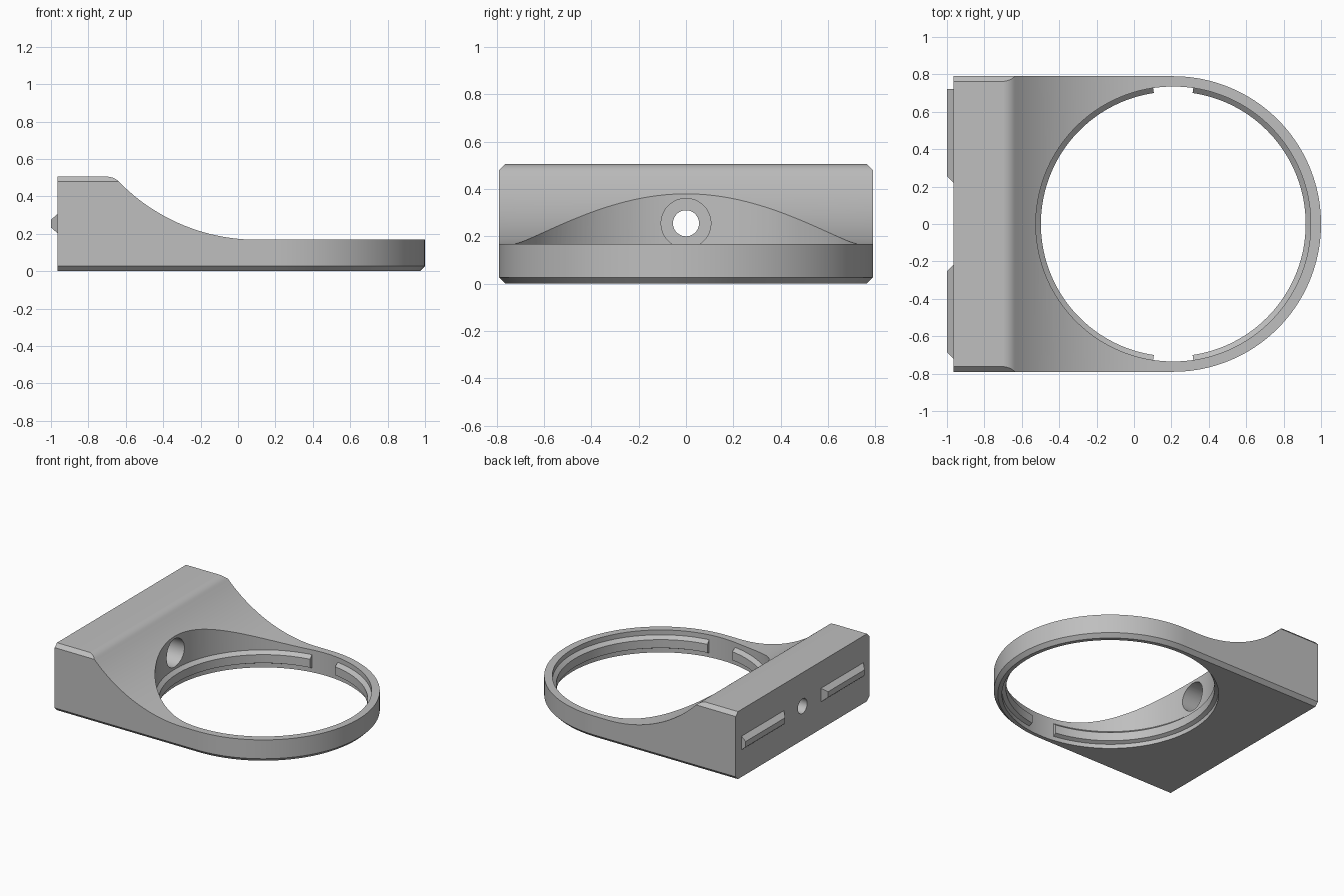
import bpy, bmesh
from math import sin, cos, pi, radians, sqrt
from mathutils import Vector

cube = bpy.data.objects.get("Cube")
if cube:
    bpy.data.objects.remove(cube, do_unlink=True)

grey = bpy.data.materials.new("plain grey")
grey.use_nodes = True
colour = (0.52, 0.52, 0.52, 1)
grey.diffuse_color = colour
grey.node_tree.nodes["Principled BSDF"].inputs["Base Color"].default_value = colour

CX = 0.21          # centre of the ring
OUTER = 0.79       # outer radius and half depth
HOLE = 0.735
BACK = -0.965
TOP = 0.505
RIM = 0.168        # height of the thin ring
BEVEL = 0.027


def loft(name, rings):
    """Skin a list of equal point rings and cap both ends."""
    bm = bmesh.new()
    loops = [[bm.verts.new(p) for p in ring] for ring in rings]
    n = len(loops[0])
    for a, b in zip(loops, loops[1:]):
        for i in range(n):
            j = (i + 1) % n
            bm.faces.new((a[i], a[j], b[j], b[i]))
    bm.faces.new(loops[0])
    bm.faces.new(loops[-1])
    bmesh.ops.recalc_face_normals(bm, faces=bm.faces)
    mesh = bpy.data.meshes.new(name)
    bm.to_mesh(mesh)
    bm.free()
    mesh.materials.append(grey)
    ob = bpy.data.objects.new(name, mesh)
    bpy.context.collection.objects.link(ob)
    return ob


def activate(ob):
    bpy.ops.object.select_all(action='DESELECT')
    ob.select_set(True)
    bpy.context.view_layer.objects.active = ob


def cut(ob, cutter):
    activate(ob)
    mod = ob.modifiers.new("cut", 'BOOLEAN')
    mod.operation = 'DIFFERENCE'
    mod.solver = 'EXACT'
    mod.object = cutter
    bpy.ops.object.modifier_apply(modifier=mod.name)
    bpy.data.objects.remove(cutter, do_unlink=True)


def smooth(ob):
    activate(ob)
    bpy.ops.object.shade_smooth_by_angle(angle=radians(25))


def outline(r, z, steps=96):
    """Square back with a half-round front."""
    arc = [(CX + r * cos(a), r * sin(a), z)
           for a in (-pi / 2 + pi * i / steps for i in range(steps + 1))]
    return [(BACK, -r, z)] + arc + [(BACK, r, z)]


def circle_z(r, z, steps=160):
    return [(CX + r * cos(2 * pi * i / steps), r * sin(2 * pi * i / steps), z)
            for i in range(steps)]


def circle_x(r, x, z, steps=64):
    return [(x, r * cos(2 * pi * i / steps), z + r * sin(2 * pi * i / steps))
            for i in range(steps)]


# Body block, bevelled along its bottom and top rims
body = loft("body", [outline(OUTER - BEVEL, 0), outline(OUTER, BEVEL),
                     outline(OUTER, TOP - BEVEL), outline(OUTER - BEVEL, TOP)])

# Concave sweep from the tall back down to the thin ring
R, X0, X1 = 1.03, 0.1, -0.635
sweep = []
for i in range(41):
    x = X1 + (X0 - X1) * i / 40
    sweep.append((x, RIM + R - sqrt(R * R - (x - X0) ** 2)))
p0, p1, p2 = Vector((-0.705, TOP + 0.0005)), Vector((-0.662, TOP)), Vector(sweep[0])
shoulder = [tuple(p0 * (1 - t) ** 2 + p1 * 2 * t * (1 - t) + p2 * t * t)
            for t in (k / 8 for k in range(8))]
profile = shoulder + sweep + [(1.2, RIM), (1.2, 0.7), (-0.705, 0.7)]
cut(body, loft("sweep_cutter", [[(x, y, z) for x, z in profile] for y in (-1, 1)]))

# Large round opening
cut(body, loft("opening_cutter", [circle_z(HOLE, -0.1), circle_z(HOLE, 0.8)]))

# Screw hole with a wide counterbore facing the opening
SCREW_Z = 0.255
cut(body, loft("screw_cutter", [circle_x(0.055, -1.2, SCREW_Z), circle_x(0.055, -0.3, SCREW_Z)]))
cut(body, loft("counterbore_cutter", [circle_x(0.105, -0.82, SCREW_Z), circle_x(0.105, -0.2, SCREW_Z)]))
smooth(body)

# Two inner lip halves, leaving a notch at front and back
LIP = [(HOLE + 0.004, 0.03), (0.708, 0.045), (0.708, 0.108), (HOLE + 0.004, 0.135)]
GAP = radians(8.4)
for name, start in (("lip_left", -pi / 2), ("lip_right", pi / 2)):
    rings = []
    for i in range(81):
        a = start + GAP + (pi - 2 * GAP) * i / 80
        rings.append([(CX + r * cos(a), r * sin(a), z) for r, z in LIP])
    smooth(loft(name, rings))


# Tapered locating tabs on the back face
def rect(x, y0, y1, z0, z1):
    return [(x, y0, z0), (x, y1, z0), (x, y1, z1), (x, y0, z1)]


for name, root, tip in (("back_tab_rear", (0.22, 0.722), (0.255, 0.722)),
                        ("back_tab_front", (-0.72, -0.217), (-0.685, -0.252))):
    loft(name, [rect(BACK, *root, 0.203, 0.305), rect(-1, *tip, 0.233, 0.275)])
